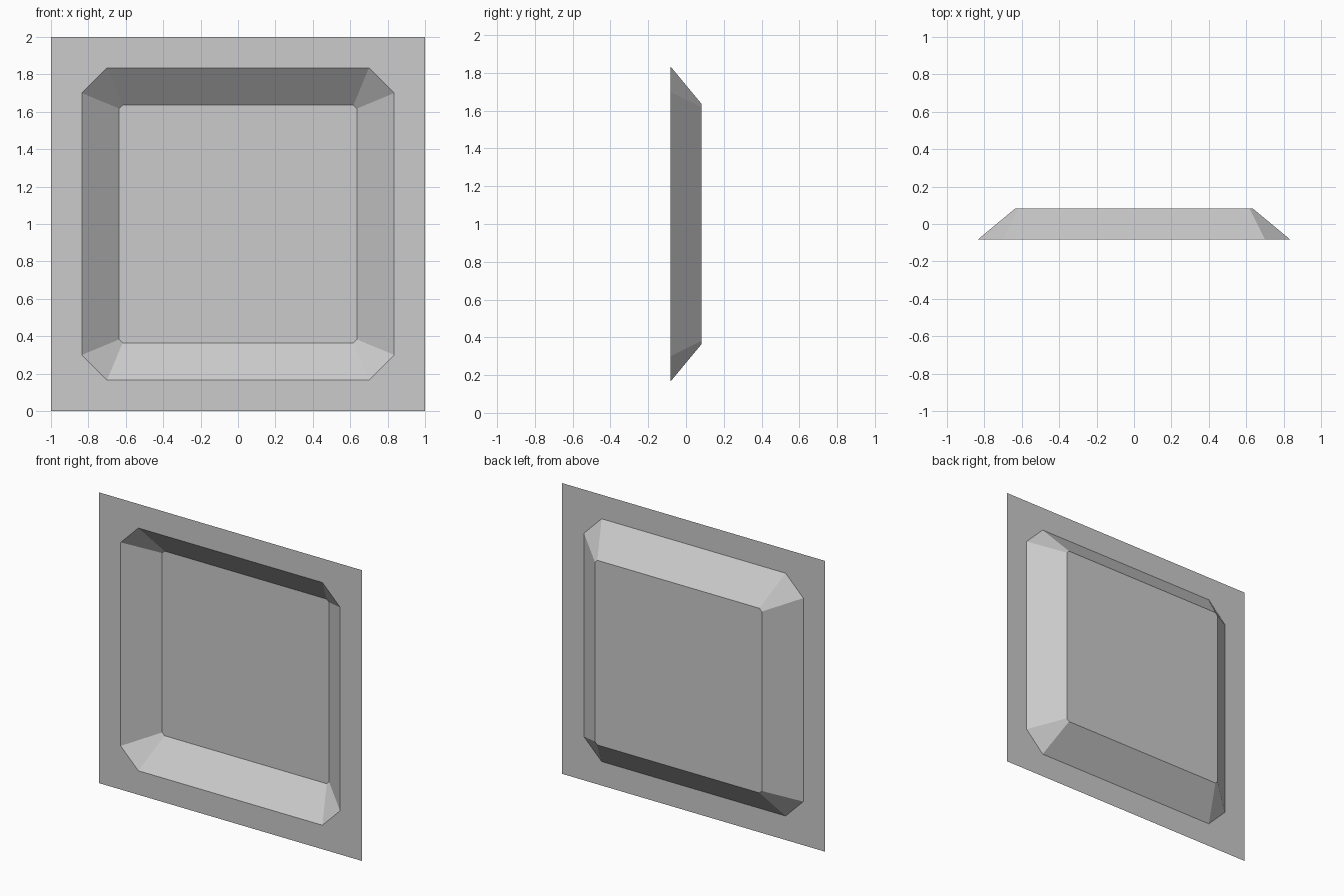
import bpy
import bmesh

if "Cube" in bpy.data.objects:
    bpy.data.objects.remove(bpy.data.objects["Cube"])

DEPTH = 0.083


def chamfered_ring(bm, half, flat, y):
    """Square ring with cut corners, counter-clockwise seen from the front."""
    points = []
    for sx, sz in ((1, 1), (-1, 1), (-1, -1), (1, -1)):
        pair = [(sx * half, sz * flat), (sx * flat, sz * half)]
        points += pair if sx * sz > 0 else pair[::-1]
    return [bm.verts.new((x, y, z + 1)) for x, z in points]


bm = bmesh.new()

# Outer border, rim of the recess, and edge of the recessed floor
rings = [
    chamfered_ring(bm, 1.0, 1.0, -DEPTH),
    chamfered_ring(bm, 0.835, 0.70, -DEPTH),
    chamfered_ring(bm, 0.635, 0.617, DEPTH),
]

# Flat border and sloping walls
for outer, inner in zip(rings, rings[1:]):
    for i in range(8):
        j = (i + 1) % 8
        # the border's square corners have no cut, so merge them below
        bm.faces.new((outer[i], outer[j], inner[j], inner[i]))

# Recessed floor
bm.faces.new(rings[-1])
bmesh.ops.remove_doubles(bm, verts=bm.verts[:], dist=0.0001)

mesh = bpy.data.meshes.new("recessed_panel")
bm.to_mesh(mesh)
bm.free()
panel = bpy.data.objects.new("recessed_panel", mesh)
bpy.context.collection.objects.link(panel)
